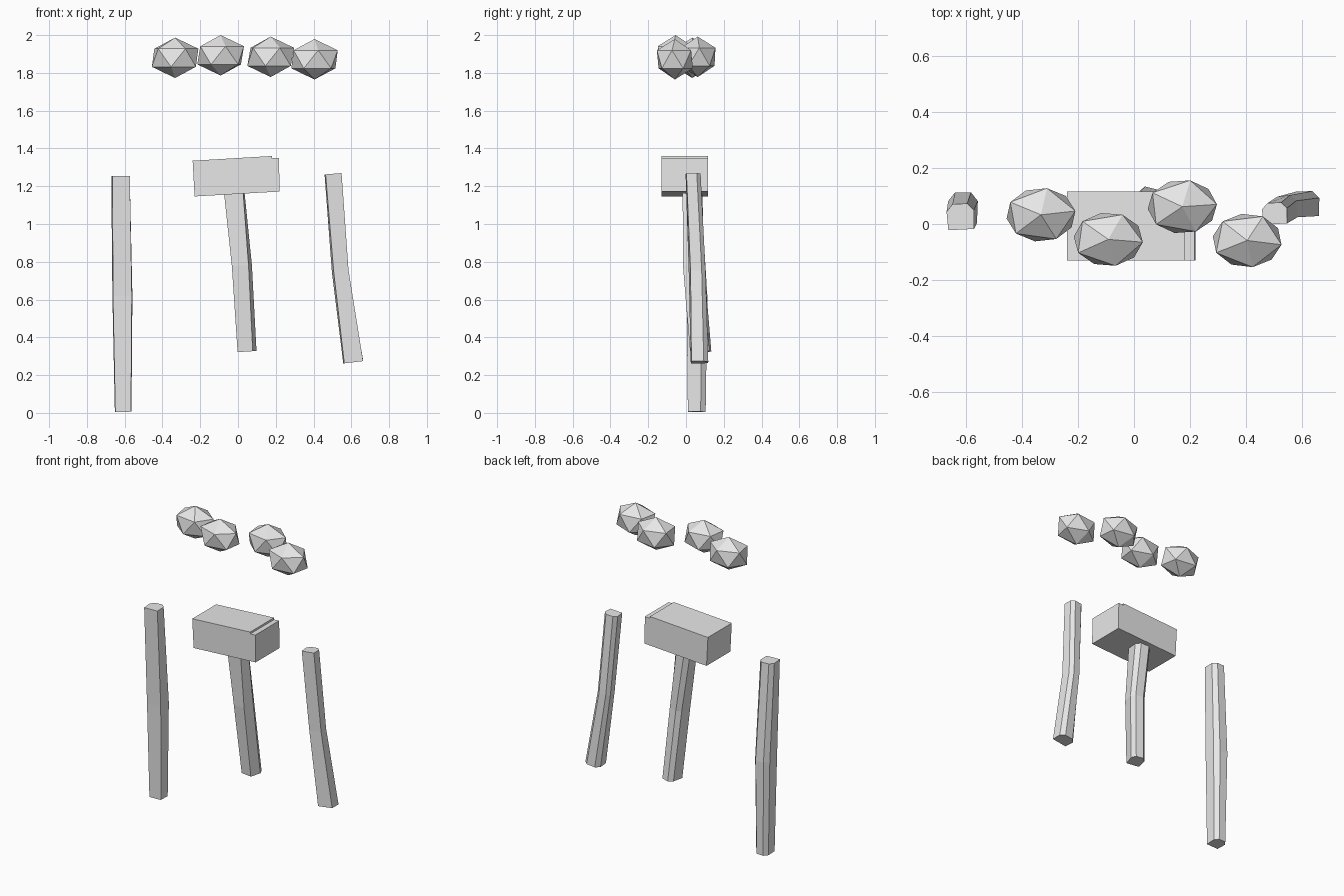
import bpy, bmesh, math
from mathutils import Matrix, Vector

if "Cube" in bpy.data.objects:
    bpy.data.objects.remove(bpy.data.objects["Cube"])

grey = bpy.data.materials.new("light grey")
grey.diffuse_color = (0.8, 0.8, 0.8, 1)
grey.use_nodes = True
grey.node_tree.nodes["Principled BSDF"].inputs["Base Color"].default_value = grey.diffuse_color


def finish(name, bm):
    bmesh.ops.recalc_face_normals(bm, faces=bm.faces)
    mesh = bpy.data.meshes.new(name)
    bm.to_mesh(mesh)
    bm.free()
    mesh.materials.append(grey)
    obj = bpy.data.objects.new(name, mesh)
    bpy.context.collection.objects.link(obj)
    return obj


# Limb section: flat front, chamfered back corners (fractions of width and depth)
SECTION = [(-0.47, -0.5), (0.47, -0.5), (0.5, 0.22), (0.27, 0.5), (-0.27, 0.5), (-0.5, 0.22)]


def limb(name, rings):
    """Loft the section through rings of (x, y, z, width, depth, twist, slope)."""
    bm = bmesh.new()
    loops = []
    for x, y, z, w, d, twist, slope in rings:
        turn = Matrix.Rotation(math.radians(twist), 3, 'Z')
        loop = []
        for u, v in SECTION:
            p = turn @ Vector((u * w, v * d, 0))
            loop.append(bm.verts.new((x + p.x, y + p.y, z + p.x * slope)))
        loops.append(loop)
    n = len(SECTION)
    for a, b in zip(loops, loops[1:]):
        for i in range(n):
            j = (i + 1) % n
            bm.faces.new((a[i], a[j], b[j], b[i]))
    bm.faces.new(loops[0])
    bm.faces.new(loops[-1])
    return finish(name, bm)


# Three slightly bent limbs
limb("left_limb", [
    (-0.608, 0.057, 0.005, 0.088, 0.094, 0, 0.03),
    (-0.612, 0.058, 0.62, 0.106, 0.110, 0, 0),
    (-0.621, 0.026, 1.253, 0.098, 0.092, 3, 0)])
limb("middle_limb", [
    (0.050, 0.080, 0.325, 0.088, 0.100, -14, 0.06),
    (0.022, 0.042, 0.780, 0.096, 0.100, -12, 0.06),
    (-0.022, 0.035, 1.180, 0.108, 0.100, -3, 0.06)])
limb("right_limb", [
    (0.611, 0.072, 0.268, 0.106, 0.090, 2, 0.12),
    (0.541, 0.060, 0.750, 0.084, 0.082, 7, 0.12),
    (0.504, 0.038, 1.266, 0.090, 0.076, 3, 0.08)])

# Tilted block with a small step at its right end
bm = bmesh.new()
profile = [(-0.24, 1.335), (0.18, 1.36), (0.181, 1.348), (0.217, 1.35),
           (0.22, 1.172), (-0.23, 1.146)]
face = bm.faces.new([bm.verts.new((x, -0.131, z)) for x, z in profile])
ext = bmesh.ops.extrude_face_region(bm, geom=[face])
bmesh.ops.translate(bm, vec=(0, 0.247, 0),
                    verts=[g for g in ext["geom"] if isinstance(g, bmesh.types.BMVert)])
finish("block", bm)

# Row of faceted pebbles: centre and turn about z
pebbles = [(-0.333, 0.033, 1.880, 8), (-0.092, -0.055, 1.893, -6),
           (0.173, 0.062, 1.885, 5), (0.405, -0.059, 1.872, -9)]
for i, (x, y, z, turn) in enumerate(pebbles):
    bm = bmesh.new()
    bmesh.ops.create_icosphere(bm, subdivisions=1, radius=1.0)
    bm.transform(Matrix.Translation((x, y, z))
                 @ Matrix.Diagonal((0.139, 0.108, 0.107, 1))
                 @ Matrix.Rotation(math.radians(turn), 4, 'Z'))
    finish(f"pebble_{i + 1}", bm)
